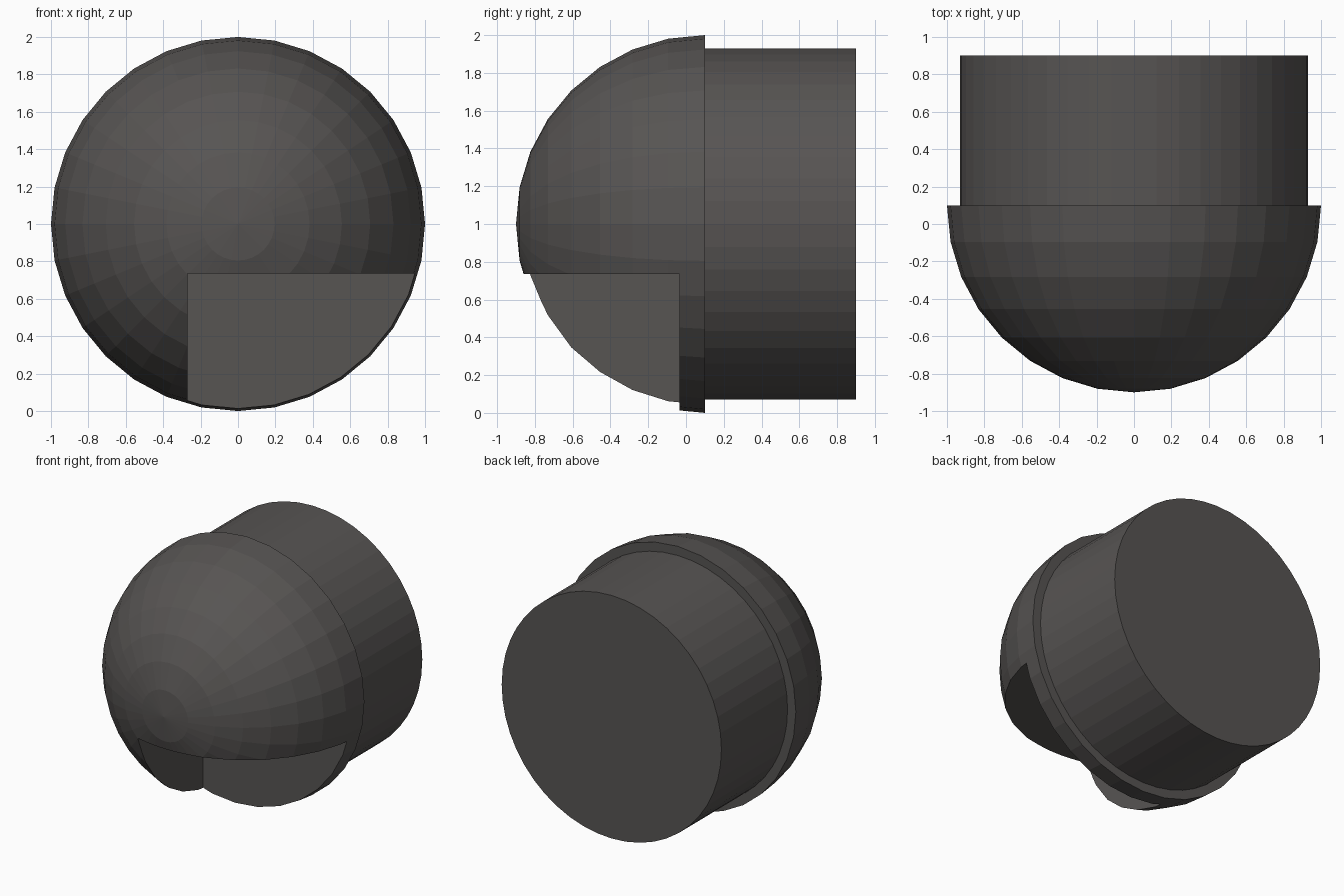
import bpy, bmesh, math
from mathutils import Matrix

if "Cube" in bpy.data.objects:
    bpy.data.objects.remove(bpy.data.objects["Cube"])

charcoal = bpy.data.materials.new("charcoal_grey")
charcoal.diffuse_color = (0.095, 0.089, 0.086, 1)
charcoal.use_nodes = True
charcoal.node_tree.nodes["Principled BSDF"].inputs["Base Color"].default_value = charcoal.diffuse_color


def add_object(name, bm):
    bmesh.ops.recalc_face_normals(bm, faces=bm.faces)
    mesh = bpy.data.meshes.new(name)
    bm.to_mesh(mesh)
    bm.free()
    mesh.materials.append(charcoal)
    obj = bpy.data.objects.new(name, mesh)
    bpy.context.collection.objects.link(obj)
    return obj


TURN = Matrix.Rotation(math.radians(90), 4, 'X')  # z axis -> front/back axis

# Domed front: half of a low-poly ball with its pole facing -y
bm = bmesh.new()
bmesh.ops.create_uvsphere(bm, u_segments=32, v_segments=16, radius=1, matrix=TURN)
bmesh.ops.delete(bm, geom=[v for v in bm.verts if v.co.y > 0.001], context='VERTS')
bmesh.ops.holes_fill(bm, edges=[e for e in bm.edges if e.is_boundary], sides=0)
bmesh.ops.translate(bm, verts=bm.verts, vec=(0, 0.1, 1))
dome = add_object("dome", bm)

# Notch cutter: removes the lower right front corner of the dome
bm = bmesh.new()
lo, hi = (-0.27, -1.5, -0.5), (1.5, -0.035, 0.735)
size = [b - a for a, b in zip(lo, hi)]
mid = [(a + b) / 2 for a, b in zip(lo, hi)]
bmesh.ops.create_cube(bm, size=1, matrix=Matrix.Translation(mid) @ Matrix.Diagonal((*size, 1)))
cutter = add_object("notch_cutter", bm)
cutter.hide_render = True

cut = dome.modifiers.new("notch", 'BOOLEAN')
cut.operation = 'DIFFERENCE'
cut.solver = 'EXACT'
cut.object = cutter
bpy.context.view_layer.objects.active = dome
bpy.ops.object.modifier_apply(modifier=cut.name)
bpy.data.objects.remove(cutter)

# Round body behind the dome
bm = bmesh.new()
bmesh.ops.create_cone(bm, cap_ends=True, segments=48, radius1=0.93, radius2=0.93,
                      depth=0.8, matrix=Matrix.Translation((0, 0.5, 1)) @ TURN)
add_object("rear_barrel", bm)
